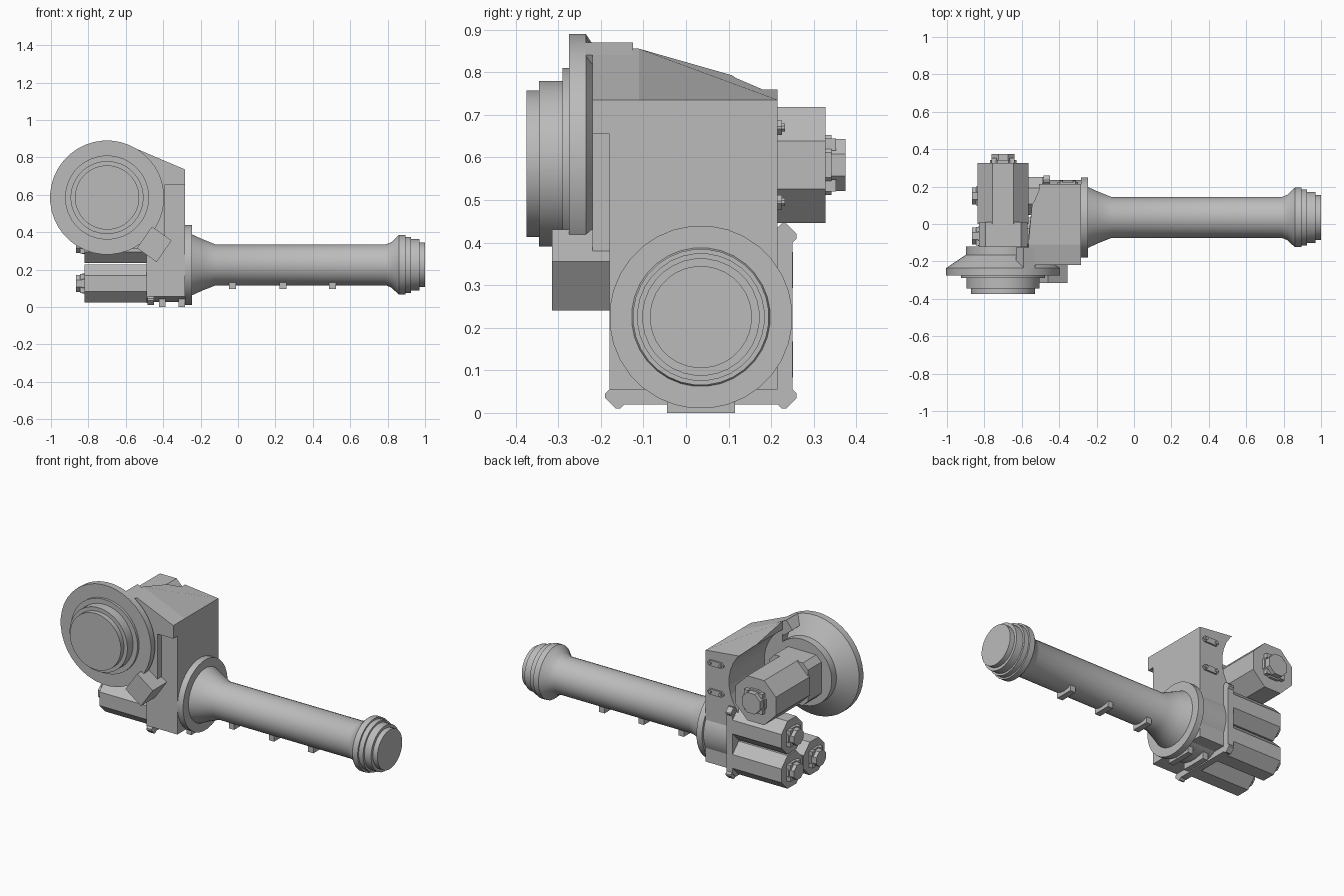
import bpy, bmesh, math
from mathutils import Matrix, Vector

if "Cube" in bpy.data.objects:
    bpy.data.objects.remove(bpy.data.objects["Cube"], do_unlink=True)

grey = bpy.data.materials.new("machine_grey")
grey.use_nodes = True
grey.diffuse_color = (0.5, 0.5, 0.5, 1)
grey.node_tree.nodes["Principled BSDF"].inputs["Base Color"].default_value = (0.5, 0.5, 0.5, 1)

# Turn a z-axis shape so that it points along an axis
TURN = {"x": Matrix.Rotation(math.pi / 2, 4, "Y"), "y": Matrix.Rotation(-math.pi / 2, 4, "X")}


def finish(name, bm, smooth=False):
    bmesh.ops.recalc_face_normals(bm, faces=bm.faces)
    mesh = bpy.data.meshes.new(name)
    bm.to_mesh(mesh)
    bm.free()
    mesh.materials.append(grey)
    obj = bpy.data.objects.new(name, mesh)
    bpy.context.collection.objects.link(obj)
    if smooth:
        bpy.ops.object.select_all(action="DESELECT")
        obj.select_set(True)
        bpy.context.view_layer.objects.active = obj
        bpy.ops.object.shade_smooth_by_angle(angle=math.radians(28))
    return obj


def turned(name, profile, axis, origin, sides=32, smooth=True):
    """Lathe (position, radius) pairs round an axis; few sides give a prism."""
    bm = bmesh.new()
    rings = []
    for along, radius in profile:
        ring = []
        for i in range(sides):
            a = 2 * math.pi * (i + 0.5) / sides
            ring.append(bm.verts.new((radius * math.cos(a), radius * math.sin(a), along)))
        rings.append(ring)
    join(bm, rings)
    bm.transform(Matrix.Translation(origin) @ TURN[axis])
    return finish(name, bm, smooth)


def join(bm, rings):
    for r, s in zip(rings, rings[1:]):
        for i in range(len(r)):
            j = (i + 1) % len(r)
            bm.faces.new((r[i], r[j], s[j], s[i]))
    bm.faces.new(rings[0])
    bm.faces.new(rings[-1])


def loft(name, sections):
    """Join (y, xz outline) sections along y."""
    bm = bmesh.new()
    join(bm, [[bm.verts.new((x, y, z)) for x, z in pts] for y, pts in sections])
    return finish(name, bm)


def box(name, low, high, bevel=0, edge_axis=0):
    """Box between two corners, optionally chamfered on edges along one axis."""
    bm = bmesh.new()
    low, high = Vector(low), Vector(high)
    bmesh.ops.create_cube(bm, size=1)
    for v in bm.verts:
        v.co = Vector([(low[i] + high[i]) / 2 + v.co[i] * (high[i] - low[i]) for i in range(3)])
    if bevel:
        edges = [e for e in bm.edges if abs((e.verts[0].co - e.verts[1].co)[edge_axis]) > 1e-4]
        bmesh.ops.bevel(bm, geom=edges, offset=bevel, segments=1, affect="EDGES")
    return finish(name, bm)


def motor(name, axis, origin, start, end, half, cap_dir):
    """Octagonal motor with a stepped end cap."""
    r = half / math.cos(math.pi / 8)
    d = cap_dir
    turned(name + "_body", [(start, r), (end, r)], axis, origin, 8, False)
    turned(name + "_cap_base", [(end, r * 0.52), (end + d * 0.015, r * 0.52)], axis, origin, 8, False)
    turned(name + "_cap", [(end, r * 0.45), (end + d * 0.047, r * 0.45)], axis, origin, 8, False)
    # Four small clamps round the cap
    for i in range(4):
        a = math.pi / 4 + i * math.pi / 2
        u, w = math.cos(a) * half * 0.5, math.sin(a) * half * 0.5
        off = Vector((0, u, w)) if axis == "x" else Vector((u, 0, w))
        turned(name + "_clamp", [(end, 0.02), (end + d * 0.025, 0.02)], axis,
               Vector(origin) + off, 4, False)


# Main housing: twisted sloping top, round bay for the dish motor
def outline(tip):
    return [(-0.283, 0.055), (-0.283, 0.735), tip, (-0.565, 0.40), (-0.48, 0.35), (-0.48, 0.055)]


front_tip, back_tip = (-0.565, 0.855), (-0.535, 0.762)
housing = loft("housing", [(-0.18, outline(front_tip)), (-0.11, outline(front_tip)),
                           (0.215, outline(back_tip))])
cutter = turned("bay_cutter", [(-0.125, 0.26), (0.4, 0.26)], "y", (-0.7, 0, 0.585), 32, False)
cutter.hide_render = True
cut = housing.modifiers.new("bay", "BOOLEAN")
cut.operation, cut.object, cut.solver = "DIFFERENCE", cutter, "EXACT"
bpy.context.view_layer.objects.active = housing
bpy.ops.object.modifier_apply(modifier="bay")
bpy.data.objects.remove(cutter, do_unlink=True)

# Raised front plate, top lug and angled stop block
plate = [(-0.283, 0.655), (-0.283, 0.735), front_tip, (-0.565, 0.31), (-0.39, 0.31), (-0.39, 0.655)]
loft("front_plate", [(-0.22, plate), (-0.18, plate)])
lug = [(-0.53, 0.84), (-0.59, 0.87), (-0.63, 0.82), (-0.57, 0.77)]
loft("top_lug", [(-0.235, lug), (-0.125, lug)])
stop = [(-0.355, 0.355), (-0.435, 0.24), (-0.54, 0.315), (-0.46, 0.43)]
loft("stop_block", [(-0.315, stop), (-0.18, stop)])

# Dish joint and its motor
turned("dish", [(-0.375, 0.172), (-0.345, 0.172), (-0.345, 0.195), (-0.29, 0.195),
                (-0.29, 0.225), (-0.275, 0.225), (-0.275, 0.255), (-0.275, 0.305),
                (-0.235, 0.305), (-0.165, 0.2), (-0.12, 0.2)], "y", (-0.7, 0, 0.585), 40)
box("dish_motor_flange", (-0.83, -0.125, 0.455), (-0.57, 0.01, 0.715), 0.035, 1)
motor("dish_motor", "y", (-0.7, 0, 0.582), 0.0, 0.327, 0.136, 1)

# Arm with end flanges
turned("arm", [(-0.45, 0.2), (-0.283, 0.2), (-0.283, 0.215), (-0.245, 0.215), (-0.245, 0.163),
               (-0.19, 0.138), (-0.12, 0.11), (0.79, 0.11), (0.82, 0.122), (0.86, 0.16),
               (0.895, 0.16), (0.895, 0.15), (0.925, 0.15), (0.925, 0.138), (0.97, 0.138),
               (0.97, 0.12), (1.0, 0.12)], "x", (0, 0.035, 0.225), 32)
for x in (-0.03, 0.24, 0.505):
    box("cable_peg", (x - 0.018, -0.02, 0.095), (x + 0.018, 0.09, 0.13))

# Lower motor mount with eared corners and three motors
box("motor_plate", (-0.49, -0.18, 0.02), (-0.45, 0.25, 0.43), 0.03)
for y in (-0.16, 0.23):
    for z in (0.04, 0.415):
        if y > 0 or z < 0.2:
            box("plate_ear", (-0.485, y - 0.03, z - 0.03), (-0.45, y + 0.03, z + 0.03), 0.025)
for y, z in ((0.15, 0.125), (-0.065, 0.125), (0.15, 0.335)):
    motor("arm_motor", "x", (0, y, z), -0.49, -0.82, 0.101, -1)

# Bars below the gearbox and fasteners on the back
for x in (-0.405, -0.30):
    box("bottom_bar", (x - 0.017, -0.045, 0), (x + 0.017, 0.115, 0.05))
for z in (0.67, 0.495):
    box("back_fastener", (-0.41, 0.21, z - 0.017), (-0.30, 0.225, z + 0.017), 0.014, 1)
    for x in (-0.39, -0.32):
        turned("fastener_bolt", [(0.215, 0.01), (0.232, 0.01)], "y", (x, 0, z), 8, False)
